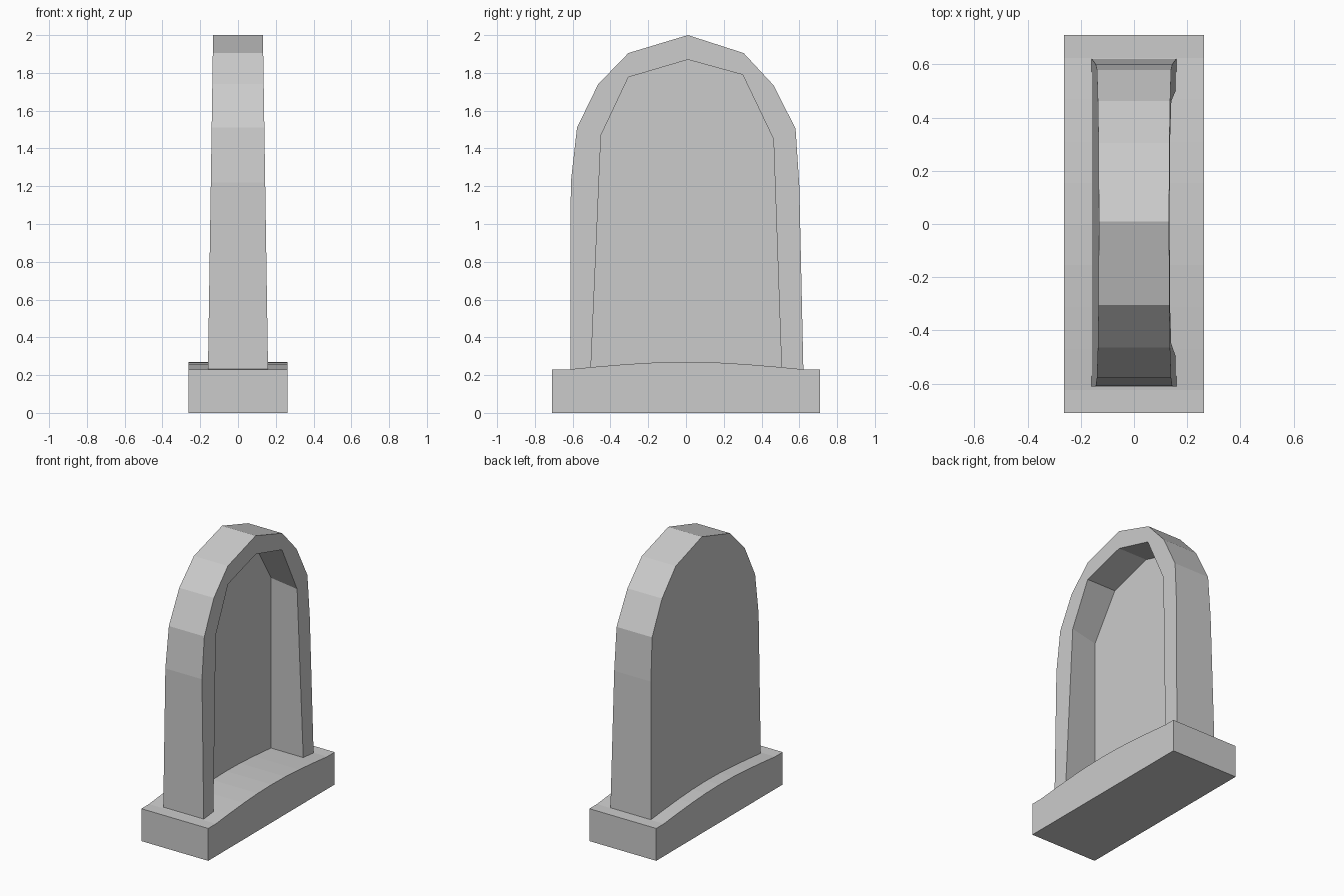
import bpy, bmesh

if "Cube" in bpy.data.objects:
    bpy.data.objects.remove(bpy.data.objects["Cube"])


def finish(name, bm):
    bmesh.ops.recalc_face_normals(bm, faces=bm.faces[:])
    mesh = bpy.data.meshes.new(name)
    bm.to_mesh(mesh)
    bm.free()
    obj = bpy.data.objects.new(name, mesh)
    bpy.context.collection.objects.link(obj)
    return obj


def bridge(bm, a, b):
    for i in range(len(a) - 1):
        bm.faces.new((a[i], a[i + 1], b[i + 1], b[i]))


# Plinth: gently crowned profile extruded across x
half = [(0.71, 0.23), (0.625, 0.23), (0.47, 0.245), (0.31, 0.258), (0.155, 0.267)]
profile = ([(-0.71, 0), (0.71, 0)] + half + [(0, 0.27)]
           + [(-y, z) for y, z in reversed(half)])
bm = bmesh.new()
left = [bm.verts.new((-0.263, y, z)) for y, z in profile]
right = [bm.verts.new((0.263, y, z)) for y, z in profile]
bm.faces.new(left)
bm.faces.new(right)
bridge(bm, left + left[:1], right + right[:1])
finish("plinth", bm)


# Headstone: tapered arched slab with a deep niche opening to +x
def depth(z):
    return 0.159 - 0.027 * (z - 0.23) / 1.77


outer = [(-0.612, 0.2), (-0.61, 1.22), (-0.577, 1.51), (-0.465, 1.74),
         (-0.305, 1.905), (0.01, 2.0), (0.305, 1.905), (0.463, 1.735),
         (0.58, 1.505), (0.60, 1.2), (0.622, 0.2)]
niche_front = [(-0.505, 0.2), (-0.45, 1.47), (-0.305, 1.777), (0.01, 1.87),
               (0.30, 1.79), (0.463, 1.45), (0.507, 0.2)]
niche_back = [(-0.505, 0.2), (-0.505, 1.47), (-0.305, 1.777), (0.01, 1.87),
              (0.30, 1.79), (0.507, 1.45), (0.507, 0.2)]

bm = bmesh.new()
back = [bm.verts.new((-depth(z), y, z)) for y, z in outer]
front = [bm.verts.new((depth(z), y, z)) for y, z in outer]
rim = [bm.verts.new((depth(z), y, z)) for y, z in niche_front]
panel = [bm.verts.new((-0.094, y, z)) for y, z in niche_back]
bm.faces.new(back)
bm.faces.new(panel)
bm.faces.new(front + rim[::-1])
bridge(bm, back, front)
bridge(bm, rim, panel)
# Underside, hidden inside the plinth
bm.faces.new((back[0], back[-1], front[-1], rim[-1],
              panel[-1], panel[0], rim[0], front[0]))
finish("headstone", bm)
